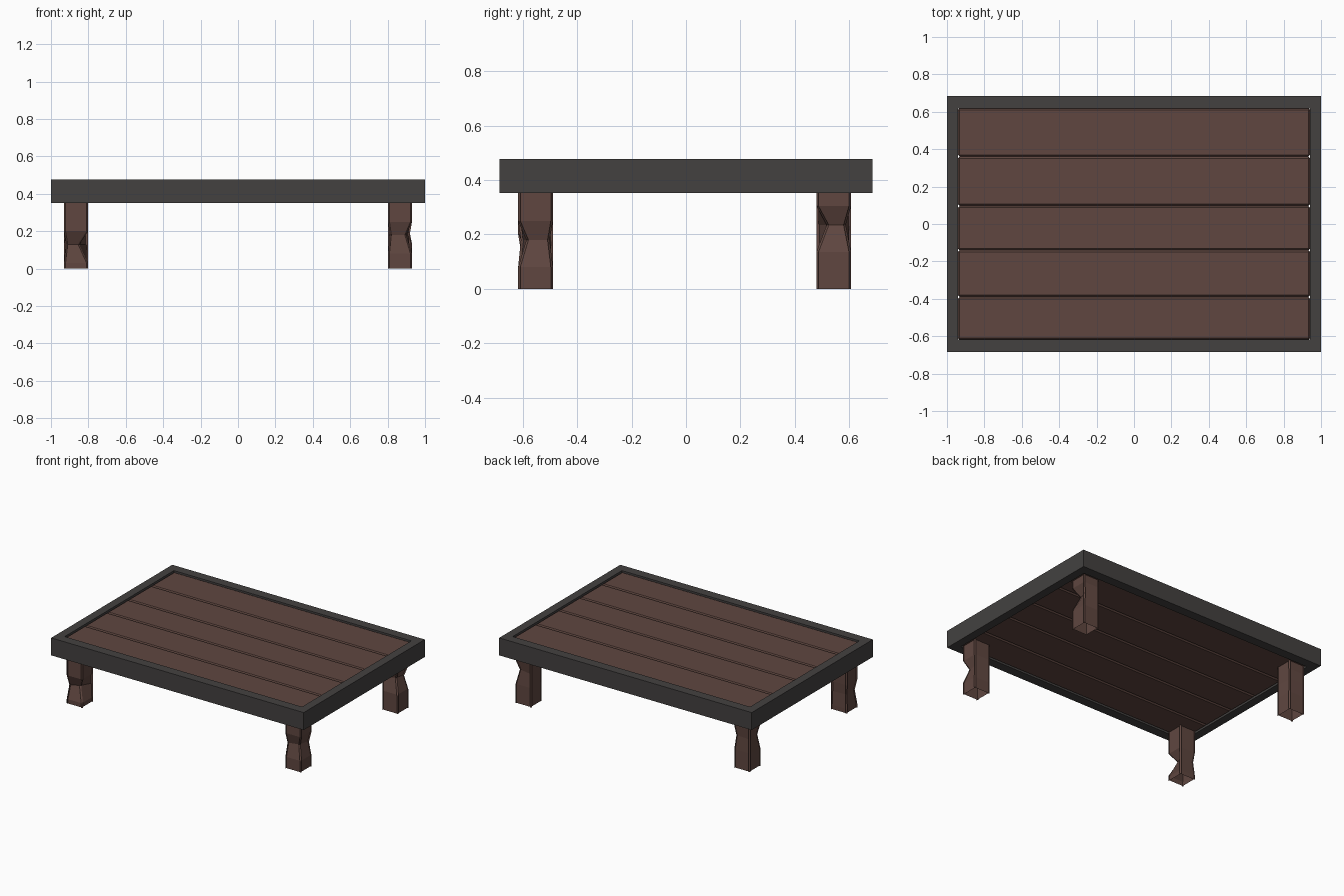
import bpy, bmesh

cube = bpy.data.objects.get("Cube")
if cube:
    bpy.data.objects.remove(cube, do_unlink=True)


def material(name, rgb):
    m = bpy.data.materials.new(name)
    m.use_nodes = True
    m.diffuse_color = (*rgb, 1)
    m.node_tree.nodes["Principled BSDF"].inputs["Base Color"].default_value = (*rgb, 1)
    return m


wood = material("brown wood", (0.115, 0.062, 0.051))
iron = material("dark grey frame", (0.057, 0.053, 0.051))


def finish(name, bm, mat):
    bmesh.ops.recalc_face_normals(bm, faces=bm.faces)
    mesh = bpy.data.meshes.new(name)
    bm.to_mesh(mesh)
    bm.free()
    mesh.materials.append(mat)
    ob = bpy.data.objects.new(name, mesh)
    bpy.context.collection.objects.link(ob)
    return ob


def loft(bm, rings, closed=False):
    loops = [[bm.verts.new(p) for p in ring] for ring in rings]
    pairs = list(zip(loops, loops[1:]))
    if closed:
        pairs.append((loops[-1], loops[0]))
    for a, b in pairs:
        for i in range(len(a)):
            j = (i + 1) % len(a)
            bm.faces.new((a[i], a[j], b[j], b[i]))


CORNERS = [(-1, -1), (1, -1), (1, 1), (-1, 1)]
BOTTOM, TOP = 0.352, 0.477

# Mitred rectangular frame
bm = bmesh.new()
section = [(1, 0.685, BOTTOM), (1, 0.685, TOP), (0.94, 0.618, TOP), (0.94, 0.618, BOTTOM)]
loft(bm, [[(sx * x, sy * y, z) for sx, sy in CORNERS] for x, y, z in section], closed=True)
finish("frame", bm, iron)

# Bevelled planks laid side by side inside the frame
seams = [-0.62, -0.39, -0.14, 0.097, 0.36, 0.62]
for n, (y0, y1) in enumerate(zip(seams, seams[1:]), 1):
    bm = bmesh.new()
    bmesh.ops.create_cube(bm, size=1)
    for v in bm.verts:
        v.co.x *= 1.884
        v.co.y = y0 if v.co.y < 0 else y1
        v.co.z = 0.36 if v.co.z < 0 else 0.468
    plank = finish(f"plank_{n}", bm, wood)
    bevel = plank.modifiers.new("bevel", "BEVEL")
    bevel.width = 0.01
    bevel.segments = 1


# Chamfered hollow leg; one ring has its corners hacked inwards
def leg(name, cx, cy, notch_z, dents):
    half, cham = 0.064, 0.008
    heights = [0, max(notch_z - 0.1, 0.02), notch_z, notch_z + 0.07, 0.362]
    rings = []
    for k, z in enumerate(heights):
        ring = []
        for (sx, sy), dent in zip(CORNERS, dents):
            h = half - (dent if k == 2 else 0)
            a = (cx + sx * (h - cham), cy + sy * h, z)
            b = (cx + sx * h, cy + sy * (h - cham), z)
            ring += [a, b] if sx * sy > 0 else [b, a]
        rings.append(ring)
    bm = bmesh.new()
    loft(bm, rings)
    finish(name, bm, wood)


leg("front_right_leg", -0.866, -0.553, 0.13, (0.012, 0.045, 0.0, 0.008))
leg("front_left_leg", 0.866, -0.553, 0.18, (0.01, 0.03, 0.012, 0.0))
leg("back_left_leg", 0.866, 0.543, 0.235, (0.0, 0.038, 0.02, 0.0))
leg("back_right_leg", -0.866, 0.543, 0.23, (0.015, 0.0, 0.01, 0.0))
